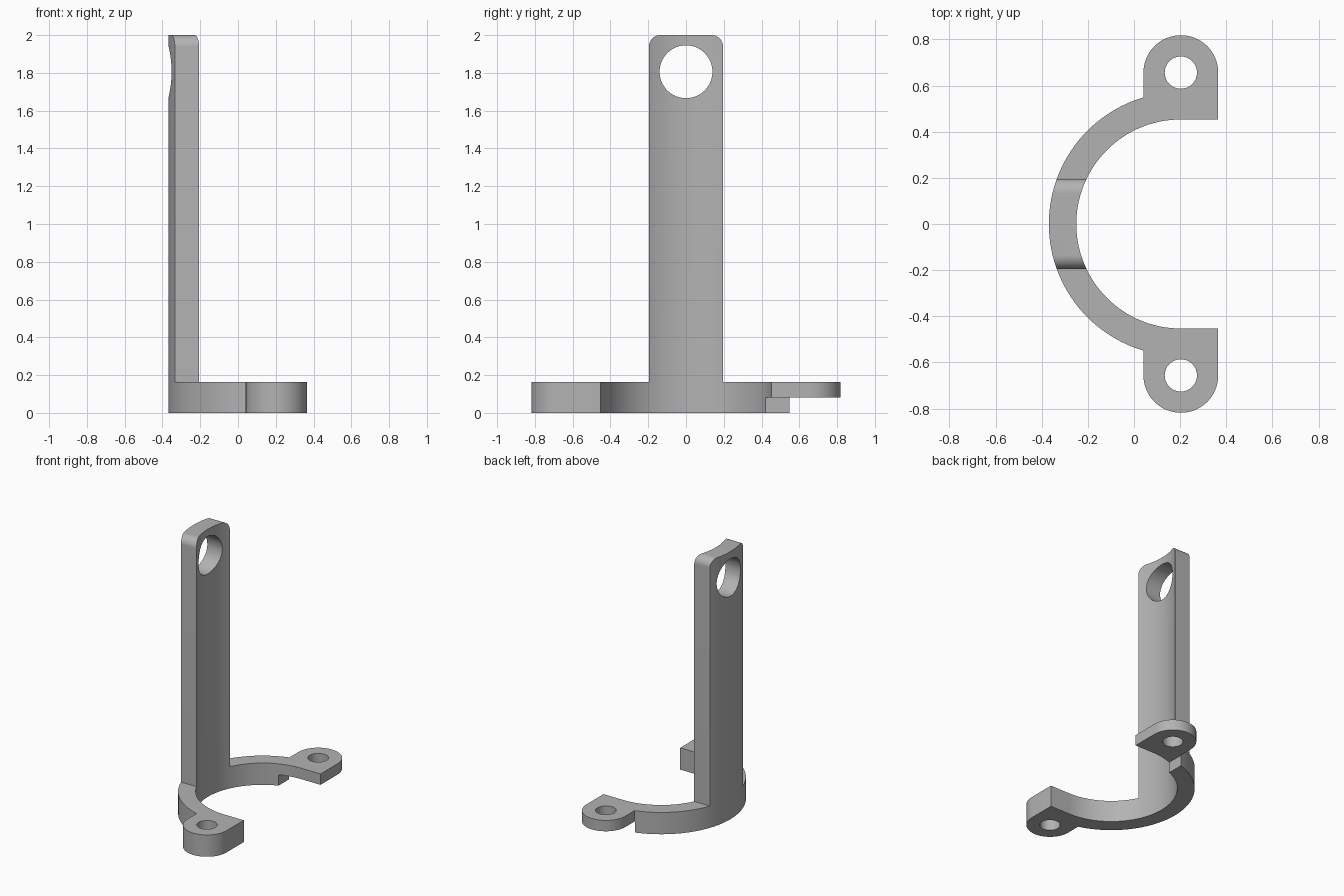
import bpy, bmesh, math
from mathutils import Vector

if "Cube" in bpy.data.objects:
    bpy.data.objects.remove(bpy.data.objects["Cube"])

CX, R_IN, R_OUT = 0.203, 0.453, 0.572      # clamp ring centre and radii
EAR_Y, EAR_R, EAR_HOLE = 0.656, 0.162, 0.07
BASE_H, POST_W, TOP_R = 0.163, 0.196, 0.06


def arc(cx, cy, r, a0, a1, n):
    """Points on an arc, angles in degrees."""
    return [(cx + r * math.cos(math.radians(a0 + (a1 - a0) * i / n)),
             cy + r * math.sin(math.radians(a0 + (a1 - a0) * i / n))) for i in range(n + 1)]


def prism(name, outline, lo, hi, axis='Z'):
    """Extrude a closed outline: (x, y) along Z or (y, z) along X."""
    bm = bmesh.new()
    place = (lambda p: (p[0], p[1], lo)) if axis == 'Z' else (lambda p: (lo, p[0], p[1]))
    face = bm.faces.new([bm.verts.new(place(p)) for p in outline])
    ext = bmesh.ops.extrude_face_region(bm, geom=[face])
    step = Vector((0, 0, hi - lo)) if axis == 'Z' else Vector((hi - lo, 0, 0))
    bmesh.ops.translate(bm, vec=step, verts=[v for v in ext['geom'] if isinstance(v, bmesh.types.BMVert)])
    bmesh.ops.recalc_face_normals(bm, faces=bm.faces)
    mesh = bpy.data.meshes.new(name)
    bm.to_mesh(mesh)
    bm.free()
    obj = bpy.data.objects.new(name, mesh)
    bpy.context.collection.objects.link(obj)
    return obj


def combine(target, tool, operation):
    bpy.context.view_layer.objects.active = target
    mod = target.modifiers.new(operation, 'BOOLEAN')
    mod.operation, mod.solver, mod.object = operation, 'EXACT', tool
    bpy.ops.object.modifier_apply(modifier=mod.name)
    bpy.data.objects.remove(tool, do_unlink=True)


# Plan outline: half ring with a rounded ear at each end
neck = math.degrees(math.acos(-EAR_R / R_OUT))
plan = arc(CX, 0, R_IN, 90, 270, 64)
plan += [(CX + EAR_R, -R_IN)]
plan += arc(CX, -EAR_Y, EAR_R, 0, -180, 32)
plan += arc(CX, 0, R_OUT, 360 - neck, neck, 56)
plan += arc(CX, EAR_Y, EAR_R, 180, 0, 32)
plan += [(CX + EAR_R, R_IN)]
bracket = prism("clamp_bracket", plan, 0, 2)

# Side silhouette: low base with a round-cornered upright
side = [(-1, -0.1), (1, -0.1), (1, BASE_H), (POST_W, BASE_H)]
side += arc(POST_W - TOP_R, 2 - TOP_R, TOP_R, 0, 90, 12)
side += arc(-POST_W + TOP_R, 2 - TOP_R, TOP_R, 90, 180, 12)
side += [(-POST_W, BASE_H), (-1, BASE_H)]
combine(bracket, prism("silhouette", side, -1, 1, 'X'), 'INTERSECT')

# Large hole through the upright
combine(bracket, prism("post_hole", arc(0, 1.806, 0.14, 0, 352.5, 47), -1, 0.1, 'X'), 'DIFFERENCE')

# Screw holes in both ears
for s in (-1, 1):
    combine(bracket, prism("ear_hole", arc(CX, s * EAR_Y, EAR_HOLE, 0, 348.75, 31), -0.5, 0.5), 'DIFFERENCE')

# Relief under the rear ear leaves it half as thick
x0 = CX - EAR_R
relief = [(x0, 0.2), (1, 0.2), (1, 1), (x0 - 0.002, 1), (x0 - 0.002, 0.2)]
combine(bracket, prism("relief", relief, -0.5, BASE_H / 2), 'DIFFERENCE')

# Plain grey finish
grey = bpy.data.materials.new("grey")
grey.diffuse_color = (0.45, 0.45, 0.45, 1)
grey.use_nodes = True
grey.node_tree.nodes["Principled BSDF"].inputs["Base Color"].default_value = grey.diffuse_color
bracket.data.materials.clear()
bracket.data.materials.append(grey)
for p in bracket.data.polygons:
    p.material_index = 0

bpy.ops.object.select_all(action='DESELECT')
bracket.select_set(True)
bpy.context.view_layer.objects.active = bracket
bpy.ops.object.shade_smooth_by_angle(angle=math.radians(30))
